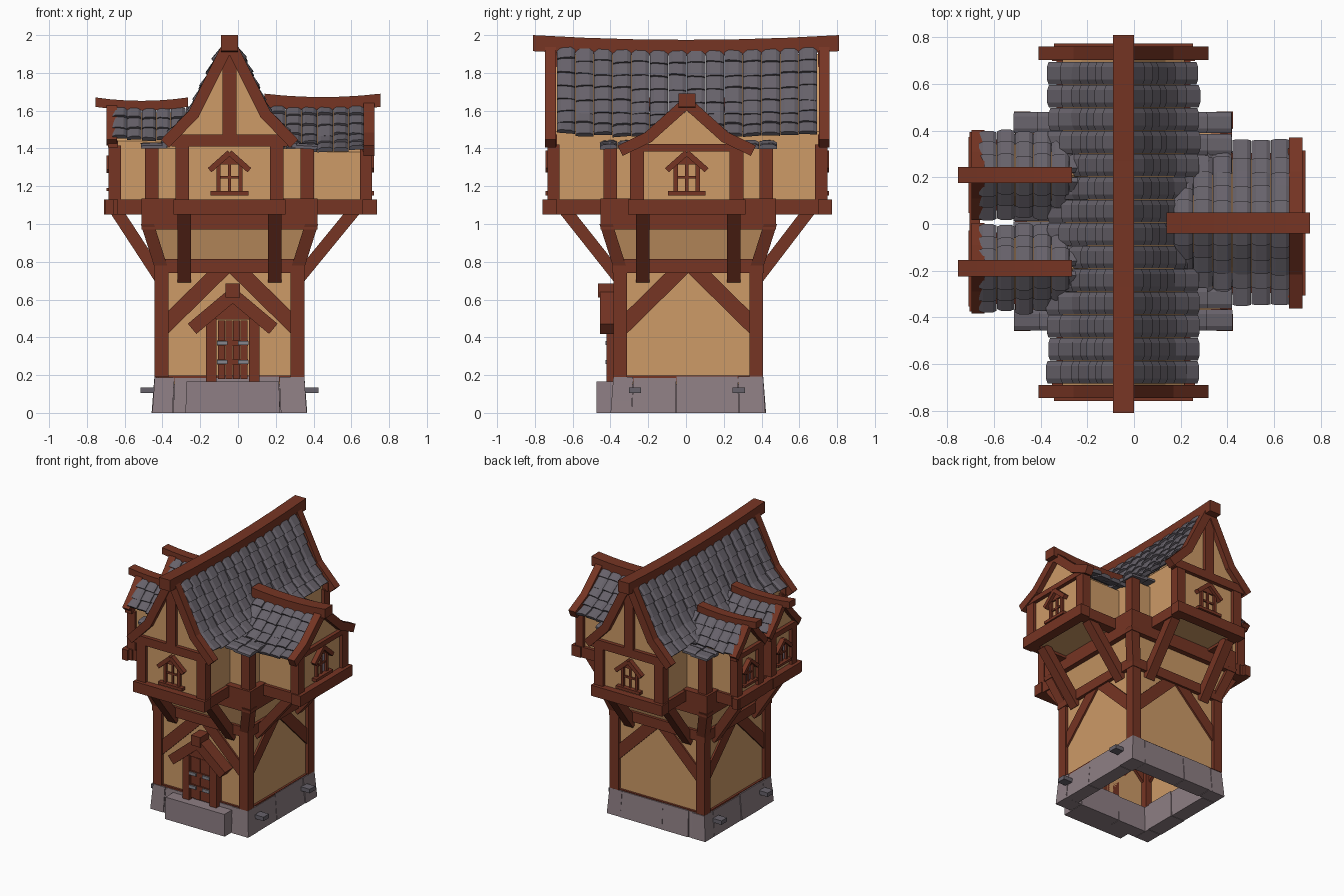
import bpy, bmesh, math, random
from mathutils import Matrix, Vector

if "Cube" in bpy.data.objects:
    bpy.data.objects.remove(bpy.data.objects["Cube"])

random.seed(4)
J = random.uniform


def material(name, *rgb):
    m = bpy.data.materials.new(name)
    m.diffuse_color = (*rgb, 1)
    m.use_nodes = True
    m.node_tree.nodes["Principled BSDF"].inputs["Base Color"].default_value = m.diffuse_color
    return m


WOOD = material("red brown wood", 0.18, 0.035, 0.017)
PLASTER = material("tan plaster", 0.61, 0.325, 0.135)
SLATE = material("grey roof slate", 0.135, 0.122, 0.145)
STONE = material("pale stone", 0.27, 0.21, 0.23)
METAL = material("grey metal", 0.24, 0.24, 0.27)
GLASS = material("lilac glass", 0.32, 0.24, 0.30)


# --- Solids are pairs of matching rings that get bridged and capped ---
def prism(poly, y0, y1):
    return [(x, y0, z) for x, z in poly], [(x, y1, z) for x, z in poly]


def box(x0, x1, y0, y1, z0, z1):
    return prism([(x0, z0), (x1, z0), (x1, z1), (x0, z1)], y0, y1)


def slant(p, q, w, y0, y1):
    p, q = Vector(p), Vector(q)
    d = (q - p).normalized()
    n = Vector((-d.y, d.x)) * w / 2
    return prism([p - n, q - n, q + n, p + n], y0, y1)


def loft(*levels):
    return [[(cx + a * hx, cy + b * hy, z) for a, b in ((-1, -1), (1, -1), (1, 1), (-1, 1))]
            for cx, cy, hx, hy, z in levels]


def build(name, mat, solids, M=Matrix(), caps=True):
    bm = bmesh.new()
    for A, B in solids:
        a = [bm.verts.new(M @ Vector(p)) for p in A]
        b = [bm.verts.new(M @ Vector(p)) for p in B]
        for i in range(len(a)):
            j = (i + 1) % len(a)
            bm.faces.new((a[i], a[j], b[j], b[i]))
        if caps:
            bm.faces.new(a[::-1])
            bm.faces.new(b)
    bmesh.ops.recalc_face_normals(bm, faces=bm.faces)
    me = bpy.data.meshes.new(name)
    bm.to_mesh(me)
    bm.free()
    me.materials.append(mat)
    ob = bpy.data.objects.new(name, me)
    bpy.context.collection.objects.link(ob)
    return ob


def frame(x, y, deg):
    return Matrix.Translation((x, y, 0)) @ Matrix.Rotation(math.radians(deg), 4, 'Z')


TURN = frame(0, 0, 90)      # turns a side-on profile to run along local y


def roof_tiles(name, M, prof, y0, y1, cols, rows, sag=0.0):
    """Rows of domed slates on both slopes; prof runs ridge to eave."""
    pts = [Vector(p) for p in prof]
    lens = [(b - a).length for a, b in zip(pts, pts[1:])]
    total = sum(lens)

    def at(s):
        s = max(s, 0)
        for i, L in enumerate(lens):
            if s <= L or i == len(lens) - 1:
                return pts[i].lerp(pts[i + 1], s / L)
            s -= L
    step, w = total / rows, (y1 - y0) / cols
    section = [(-.5, -.012), (-.5, .004), (-.28, .014), (.28, .014), (.5, .004), (.5, -.012)]
    solids = []
    for side in (-1, 1):
        for r in range(rows):
            for c in range(cols):
                hi, lo = at((r - .25) * step), at((r + 1) * step + J(-.008, .008))
                d = (lo - hi).normalized()
                n = Vector((-d.y, d.x))
                n = n if n.y > 0 else -n
                y = y0 + (c + .5) * w
                t = 2 * (c + .5) / cols - 1
                dz = -sag * (1 - t * t)
                skew = J(-.008, .008)
                rings = []
                for P, lift in ((hi, 0), (lo, J(.010, .02))):
                    rings.append([(side * (P.x + n.x * (h + lift)), y + u * w * .97,
                                   P.y + n.y * (h + lift) + dz + skew * u) for u, h in section])
                solids.append(rings)
    build(name, SLATE, solids, M)


def ridge_beam(name, M, y0, y1, z, h, w, sag):
    N = 6
    f = [i / N for i in range(N + 1)]
    dip = lambda t: sag * (1 - (2 * t - 1) ** 2)
    poly = [(y0 + (y1 - y0) * t, z - dip(t)) for t in f]
    poly += [(x, zz - h) for x, zz in reversed(poly)]
    build(name, WOOD, [prism(poly, -w / 2, w / 2)], M @ TURN)


def window(name, M, d, k):
    """Small gabled window on the face y = -d, scaled by k about its centre."""
    S = M @ Matrix.Translation((0, -d, 1.26)) @ Matrix.Diagonal((k, 1, k, 1))
    build(name + "_glass", GLASS, [box(-.055, .055, 0, .04, -.09, .06)], S)
    parts = [box(-.1, .1, -.035, .04, -.108, -.086), box(-.008, .008, -.01, .03, -.09, .06),
             box(-.055, .055, -.01, .03, -.02, -.006),
             prism([(-.06, .055), (.06, .055), (0, .12)], -.012, .04)]
    for s in (-1, 1):
        parts += [box(s * .058 - .011, s * .058 + .011, -.018, .04, -.09, .07),
                  slant((s * .105, .025), (0, .118), .03, -.035, .04)]
    build(name + "_frame", WOOD, parts, S)


def gable_end(name, M, hw, d, zc, ch, pw, board, wallprof, k, king=None, bw=.06):
    """Jettied gable: beams, posts, bargeboards, plaster body and window."""
    parts = [box(-hw - .01, hw + .01, -d - .025, -d + .05, 1.05, 1.13),
             box(-hw - .02, hw + .02, -d - .003, -d + .05, zc, zc + ch)]
    boards = []
    for s in (-1, 1):
        a, b = sorted((s * (hw - pw), s * hw))
        parts += [box(a, b, -d, -d + .065, 1.13, zc + .01),
                  box(a, b, -d + .03, -.40, 1.05, 1.13)]
        P = [Vector((s * x, z)) for x, z in board]
        for p, q in zip(P, P[1:]):
            e = (q - p).normalized()
            n = Vector((-s * abs(e.y), -abs(e.x))) * bw / 2      # keep beam below outer edge
            boards.append(slant(p + n - e * .015, q + n + e * .012, bw, -d - .012, -d + .045))
    if king:
        parts.append(box(-.038, .038, -d - .003, -d + .05, zc, king))
    build(name + "_timbers", WOOD, parts, M)
    build(name + "_bargeboards", WOOD, boards, M)
    poly = wallprof + [(-x, z) for x, z in reversed(wallprof) if x > 0]
    build(name + "_plaster", PLASTER, [prism(poly, -d + .025, -.2)], M)
    window(name + "_window", M, d - .025, k)


# --- Stone footing: hollow ring of blocks, front step, side bricks ---
CX, CY = -.045, .012
stones = []
for deg in (0, 90, 180, 270):
    R = Matrix.Rotation(math.radians(deg), 3, 'Z')
    cuts = [-.41, -.30, -.01 + J(-.1, .1), .27, .41]
    for a, b in zip(cuts, cuts[1:]):
        m, h, o, t = (a + b) / 2, (b - a) / 2 - .002, J(0, .008), J(.185, .193)
        A, B = loft((m, -.355, h, .05 + o, 0), (m * .97, -.345, h * .98, .045 + o, t))
        stones.append([[R @ Vector(p) for p in ring] for ring in (A, B)])
build("footing_stones", STONE, stones, frame(CX, CY, 0))
build("door_step", STONE, [loft((-.028, -.42, .25, .055, 0), (-.028, -.42, .245, .053, .165))])
build("footing_bricks", SLATE, [box(CX + s * .43 - .04, CX + s * .43 + .04 * 1, y - .033, y + .033, .105, .135)
                                for s in (-1, 1) for y in (-.27, .28)])

# --- Tower: plaster tube, flared top, timbers ---
T = frame(CX, CY, 0)
build("tower_walls", PLASTER, [loft((0, 0, .372, .372, .15), (0, 0, .372, .372, .81)),
                               loft((0, 0, .375, .375, .80), (0, 0, .435, .435, 1.0))], T, caps=False)
corners = [(a, b) for a in (-1, 1) for b in (-1, 1)]
build("tower_corner_posts", WOOD, [loft((a * .36, b * .36, .036, .036, .19),
                                        (a * .36, b * .36, .036, .036, .80)) for a, b in corners], T)
build("flare_corner_braces", WOOD, [loft((a * .365, b * .365, .035, .035, .78),
                                         (a * .435, b * .435, .035, .035, 1.0)) for a, b in corners], T)
build("upper_room_posts", WOOD, [loft((a * .412, b * .412, .036, .036, 1.1),
                                      (a * .412, b * .412, .036, .036, 1.4)) for a, b in corners], T)
build("upper_room_plaster", PLASTER, [box(-.415, .415, -.415, .415, 1.06, 1.40)], T)
for side, deg, reach in (("front", 0, .67), ("right", 90, .68), ("back", 180, .66), ("left", 270, .62)):
    F = frame(CX, CY, deg)
    rails = [box(-.375, .375, -.388, -.34, .165, .197), box(-.40, .40, -.40, -.34, .74, .815),
             box(-.465, .465, -.465, -.39, .97, 1.135)]
    rails += [slant((s * .355, .45), (s * .03, .77), .085, -.385, -.35) for s in (-1, 1)]
    build(side + "_tower_timbers", WOOD, rails, F)
    build(side + "_brackets", WOOD, [slant((-.365, .71), (-reach + .02, 1.07), .065, c - .036, c + .036)
                                     for c in (-.24, .24)], F @ TURN)

# --- Door with planks, hinges and hood ---
D = frame(-.028, 0, 0)
build("door_planks", WOOD, [box(x - .019, x + .019, -.40 - o, -.36, .18, .49)
                            for x, o in ((-.06, .004), (-.02, .009), (.02, .005), (.06, .008))], D)
build("door_frame", WOOD, [box(s * .113 - .028, s * .113 + .028, -.42, -.36, .165, .50) for s in (-1, 1)]
      + [prism([(-.14, .495), (.14, .495), (.0, .65)], -.412, -.36)], D)
build("door_hood", WOOD, [slant((s * .215, .445), (0, .625), .07, -.455, -.36) for s in (-1, 1)]
      + [box(-.038, .038, -.465, -.36, .61, .685)], D)
build("door_hinges", METAL, [box(s * .055 - .028, s * .055 + .028, -.425, -.39, z - .011, z + .011)
                             for s in (-1, 1) for z in (.27, .37)], D)
build("door_bars", WOOD, [box(-.08, .08, -.415, -.39, z - .016, z + .016) for z in (.27, .37)], D)

# --- Main roof and its front and back gables ---
main_board = [(.04, 1.95), (.215, 1.60), (.355, 1.455)]
main_wall = [(.262, 1.07), (.262, 1.49), (.18, 1.57), (0, 1.90)]
for nm, deg in (("front_gable", 0), ("back_gable", 180)):
    gable_end(nm, frame(CX, .004 if deg == 0 else .01, deg), .287, .738, 1.41, .063, .073,
              main_board, main_wall, 1.0, king=1.92)
roof_tiles("main_roof_slates", frame(CX, 0, 0), [(.03, 1.935), (.2, 1.585), (.305, 1.475)],
           -.685, .695, 14, 7, .02)
ridge_beam("main_ridge_beam", frame(CX, 0, 0), -.81, .81, 2.0, .085, .092, .025)

# --- Right wing ---
RW = frame(0, .004, 90)
gable_end("right_wing", RW, .30, .71, 1.385, .038, .073, [(.03, 1.655), (.22, 1.485), (.355, 1.42)],
          [(.275, 1.07), (.275, 1.38), (.19, 1.44), (0, 1.6)], 1.0)
roof_tiles("right_wing_slates", RW, [(.02, 1.625), (.21, 1.455), (.34, 1.39)], -.67, -.17, 6, 5, .01)
ridge_beam("right_wing_ridge_beam", RW, -.755, -.14, 1.69, .07, .09, .018)

# --- Two small left dormers, joined by a sill beam ---
for nm, y in (("left_back_dormer", .21), ("left_front_dormer", -.19)):
    L = frame(0, y, 270)
    gable_end(nm, L, .153, .685, 1.405, .038, .06, [(.025, 1.64), (.10, 1.545), (.185, 1.455)],
              [(.132, 1.07), (.132, 1.44), (.09, 1.5), (0, 1.59)], .8, bw=.045)
    roof_tiles(nm + "_slates", L, [(.02, 1.615), (.095, 1.525), (.17, 1.45)], -.665, -.2, 6, 3, .01)
    ridge_beam(nm + "_ridge_beam", L, -.755, -.265, 1.67, .05, .07, .018)
build("left_sill_beam", WOOD, [box(-.705, -.66, -.375, .395, 1.05, 1.13)])

# --- Low slate skirts over the upper room's corners ---
roof_tiles("corner_skirt_slates", frame(CX, CY, 0), [(.25, 1.43), (.465, 1.395)], -.47, .47, 10, 2)
